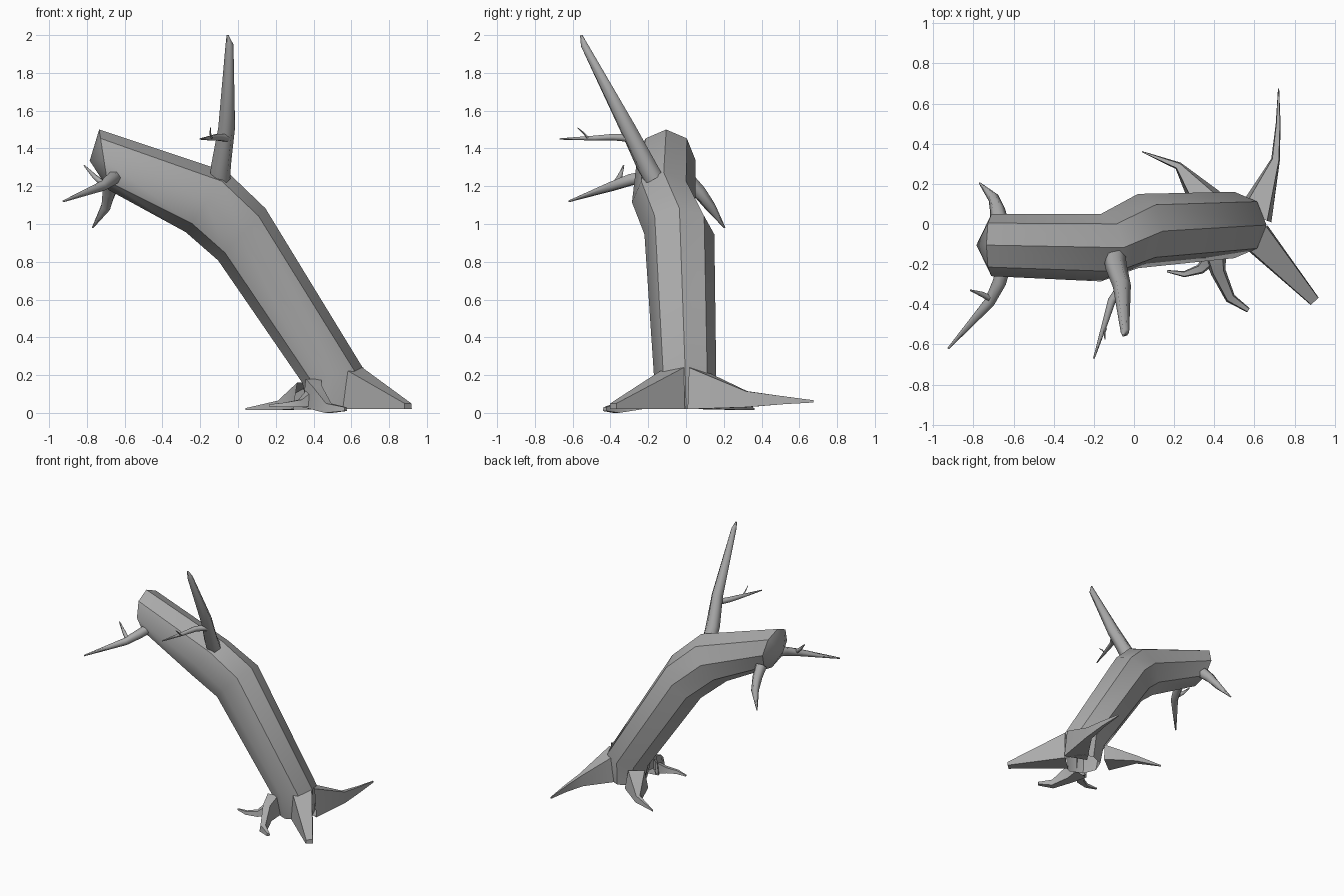
import bpy, bmesh, math
from mathutils import Vector

if "Cube" in bpy.data.objects:
    bpy.data.objects.remove(bpy.data.objects["Cube"])

Z = Vector((0, 0, 1))
bark = bpy.data.materials.new("grey_bark")
bark.diffuse_color = (0.41, 0.41, 0.41, 1)
bark.use_nodes = True
bark.node_tree.nodes["Principled BSDF"].inputs["Base Color"].default_value = bark.diffuse_color


def loft(name, rings, tip=None, angle=35):
    """Skin equal vertex rings; the buried start stays open, the far end is capped."""
    bm = bmesh.new()
    loops = [[bm.verts.new(p) for p in ring] for ring in rings]
    n = len(loops[0])
    for a, b in zip(loops, loops[1:]):
        for i in range(n):
            j = (i + 1) % n
            bm.faces.new((a[i], a[j], b[j], b[i]))
    if tip:
        t = bm.verts.new(tip)
        for i in range(n):
            bm.faces.new((loops[-1][i], loops[-1][(i + 1) % n], t))
    else:
        bm.faces.new(loops[-1])
    # Temporary start cap keeps the outward direction unambiguous
    cap = bm.faces.new(loops[0])
    bmesh.ops.recalc_face_normals(bm, faces=bm.faces)
    bm.faces.remove(cap)
    mesh = bpy.data.meshes.new(name)
    bm.to_mesh(mesh)
    bm.free()
    mesh.materials.append(bark)
    ob = bpy.data.objects.new(name, mesh)
    bpy.context.collection.objects.link(ob)
    bpy.ops.object.select_all(action='DESELECT')
    bpy.context.view_layer.objects.active = ob
    ob.select_set(True)
    bpy.ops.object.shade_smooth_by_angle(angle=math.radians(angle))
    return ob


def tangent(pts, i):
    return (pts[min(i + 1, len(pts) - 1)] - pts[max(i - 1, 0)]).normalized()


def branch(name, path, sides=6):
    """Round tapering limb; path rows are x, y, z, radius."""
    pts = [Vector(p[:3]) for p in path]
    rings = []
    for i, p in enumerate(path):
        d = tangent(pts, i)
        s = d.cross(Z).normalized()
        u = s.cross(d)
        rings.append([pts[i] + p[3] * (s * math.cos(a) + u * math.sin(a))
                      for a in (2 * math.pi * k / sides for k in range(sides))])
    return loft(name, rings, angle=75)


def root(name, path, top=0.7):
    """Four-sided wedge root; rows are x, y, half width, bottom z, top z."""
    pts = [Vector((p[0], p[1], 0)) for p in path]
    rings = []
    for i, (x, y, w, lo, hi) in enumerate(path):
        s = tangent(pts, i).cross(Z) * w
        rings.append([pts[i] + s * k + Z * z
                      for k, z in ((1, lo), (top, hi), (-top, hi), (-1, lo))])
    return loft(name, rings, angle=50)


# Leaning octagonal trunk: centre, half vector towards its upper ridge, y radius
sections = [
    ((0.51, 0.00, 0.02), (0.14, 0.00), 0.14),
    ((0.50, -0.005, 0.20), (0.16, 0.04), 0.165),
    ((0.02, -0.035, 0.945), (0.125, 0.138), 0.185),
    ((-0.165, -0.118, 1.115), (0.112, 0.158), 0.168),
    ((-0.71, -0.105, 1.34), (-0.025, 0.16), 0.155),
]
rings = []
for c, (ux, uz), r in sections:
    rings.append([Vector(c) + Vector((ux * math.cos(a), r * math.sin(a), uz * math.cos(a)))
                  for a in (k * math.pi / 4 for k in range(8))])
trunk = loft("trunk", rings, tip=(-0.785, -0.105, 1.335))
# The front flank is smooth, the other ridges crisp
for e in trunk.data.edges:
    a, b = e.vertices
    if (a % 8 == b % 8 == 6) or max(a, b) == 40:
        e.use_edge_sharp = False

# Roots around the base
root("back_root", [(0.60, 0.04, 0.09, 0.02, 0.24), (0.705, 0.32, 0.022, 0.03, 0.115),
                   (0.718, 0.50, 0.012, 0.045, 0.09), (0.72, 0.675, 0.003, 0.055, 0.067)], 0.75)
root("right_root", [(0.605, -0.06, 0.08, 0.02, 0.24), (0.90, -0.385, 0.027, 0.02, 0.05)], 0.9)
root("left_root", [(0.36, 0.11, 0.085, 0.02, 0.16), (0.22, 0.29, 0.02, 0.015, 0.065),
                   (0.04, 0.36, 0.003, 0.015, 0.025)])
root("front_root", [(0.40, -0.13, 0.06, 0.03, 0.18), (0.42, -0.24, 0.038, 0.02, 0.14),
                    (0.48, -0.37, 0.026, 0.0, 0.05), (0.57, -0.43, 0.012, 0.01, 0.03)])
root("small_front_root", [(0.39, -0.16, 0.04, 0.04, 0.13), (0.33, -0.225, 0.025, 0.03, 0.07),
                          (0.25, -0.25, 0.015, 0.03, 0.055), (0.165, -0.235, 0.006, 0.035, 0.045)])

# Tall upright branch with its side branch and twig
branch("upright_branch", [(-0.095, -0.17, 1.24, 0.055), (-0.09, -0.21, 1.31, 0.054),
                          (-0.06, -0.31, 1.51, 0.045), (-0.045, -0.54, 1.95, 0.021),
                          (-0.055, -0.555, 2.0, 0.006)])
branch("side_branch", [(-0.06, -0.31, 1.455, 0.022), (-0.11, -0.38, 1.46, 0.02),
                       (-0.14, -0.48, 1.455, 0.015), (-0.20, -0.67, 1.45, 0.004)])
branch("side_twig", [(-0.14, -0.52, 1.455, 0.006), (-0.147, -0.54, 1.48, 0.005),
                     (-0.145, -0.575, 1.51, 0.002)], 4)

# Branches at the broken end
branch("front_end_branch", [(-0.65, -0.21, 1.25, 0.036), (-0.67, -0.29, 1.235, 0.034),
                            (-0.72, -0.39, 1.20, 0.027), (-0.925, -0.62, 1.12, 0.005)])
branch("front_end_twig", [(-0.70, -0.38, 1.20, 0.018), (-0.76, -0.35, 1.25, 0.014),
                          (-0.815, -0.33, 1.31, 0.004)], 5)
branch("back_end_branch", [(-0.67, 0.01, 1.23, 0.045), (-0.68, 0.07, 1.17, 0.038),
                           (-0.70, 0.13, 1.09, 0.028), (-0.77, 0.205, 0.98, 0.004)])
